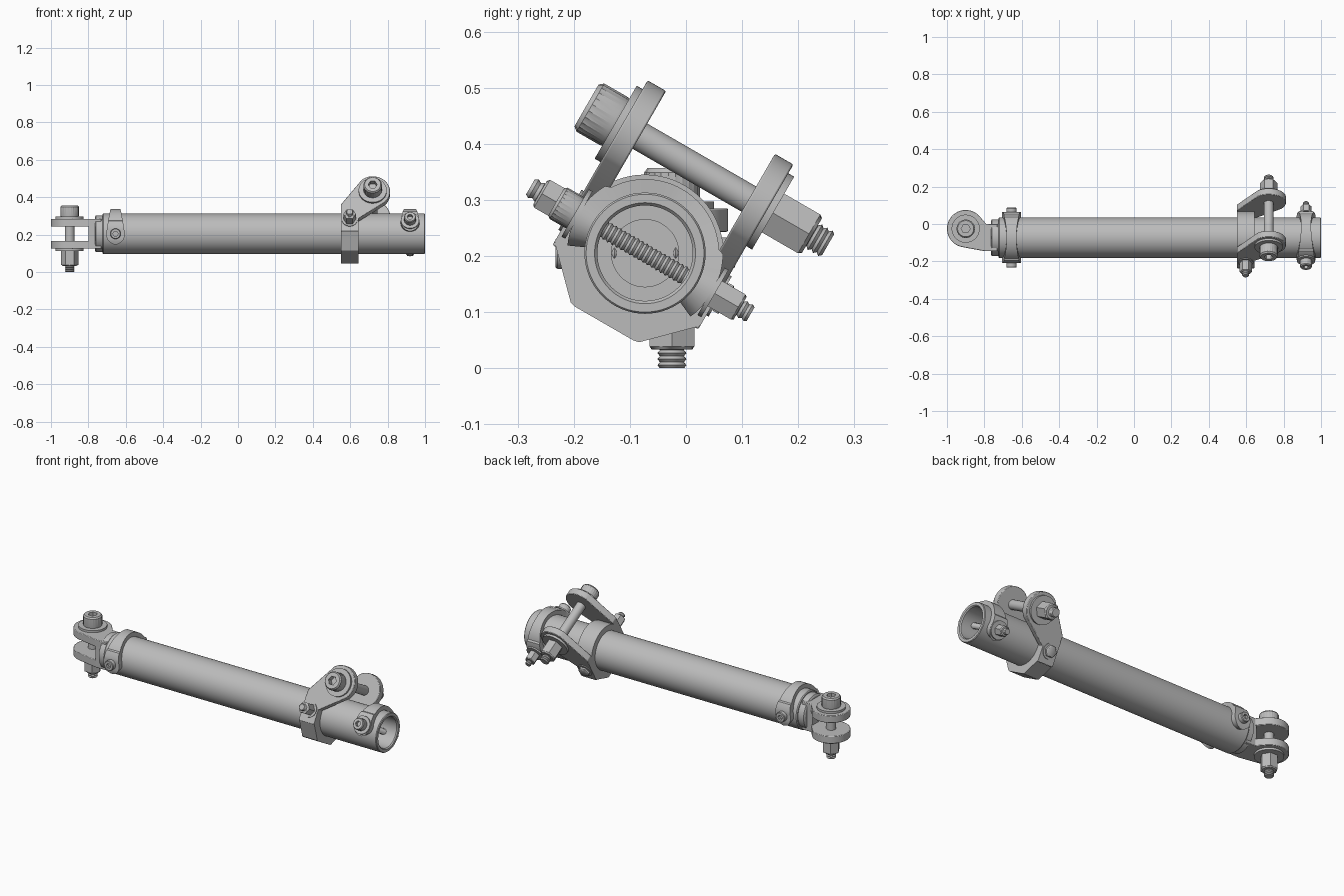
import bpy, bmesh
from math import sin, cos, pi, radians, asin, sqrt
from mathutils import Matrix, Vector

cube = bpy.data.objects.get("Cube")
if cube:
    bpy.data.objects.remove(cube)

steel = bpy.data.materials.new("steel grey")
steel.use_nodes = True
steel.diffuse_color = (0.5, 0.5, 0.5, 1)
steel.node_tree.nodes["Principled BSDF"].inputs["Base Color"].default_value = (0.5, 0.5, 0.5, 1)

# Frames: tube axis runs along x; the clamp is rolled about it
AXIS = Vector((0, -0.073, 0.205))
LEVEL = Matrix.Translation(AXIS)
ROLLED = LEVEL @ Matrix.Rotation(radians(-30), 4, 'X')
ALONG_X = Matrix.Rotation(radians(90), 4, 'Y')
HEAD_OUT = Matrix.Rotation(radians(90), 4, 'X')


def finish(name, bm, matrix, bevel=0):
    bmesh.ops.recalc_face_normals(bm, faces=bm.faces)
    mesh = bpy.data.meshes.new(name)
    bm.to_mesh(mesh)
    bm.free()
    mesh.transform(matrix)
    mesh.materials.append(steel)
    ob = bpy.data.objects.new(name, mesh)
    bpy.context.collection.objects.link(ob)
    if bevel:
        mod = ob.modifiers.new("soft edge", 'BEVEL')
        mod.width = bevel
        mod.segments = 2
        mod.limit_method = 'ANGLE'
    bpy.ops.object.select_all(action='DESELECT')
    ob.select_set(True)
    bpy.context.view_layer.objects.active = ob
    bpy.ops.object.shade_smooth_by_angle(angle=radians(32))
    return ob


def lathe(name, profile, matrix, segs=48, ring=False):
    """Spin (radius, height) pairs; a radius may be a function of the angle."""
    bm = bmesh.new()
    loops = []
    for r, h in profile:
        loop = []
        for i in range(segs):
            a = 2 * pi * i / segs
            q = r(a) if callable(r) else r
            loop.append(bm.verts.new((q * cos(a), q * sin(a), h)))
        loops.append(loop)
    pairs = list(zip(loops, loops[1:]))
    if ring:
        pairs.append((loops[-1], loops[0]))
    else:
        bm.faces.new(loops[0])
        bm.faces.new(loops[-1])
    for a, b in pairs:
        for i in range(segs):
            j = (i + 1) % segs
            bm.faces.new((a[i], a[j], b[j], b[i]))
    return finish(name, bm, matrix)


def prism(name, pts, h0, h1, matrix, bevel=0.003):
    bm = bmesh.new()
    base = bm.faces.new([bm.verts.new((x, y, h0)) for x, y in pts])
    out = bmesh.ops.extrude_face_region(bm, geom=[base])
    moved = [v for v in out["geom"] if isinstance(v, bmesh.types.BMVert)]
    bmesh.ops.translate(bm, verts=moved, vec=(0, 0, h1 - h0))
    return finish(name, bm, matrix, bevel)


def arc(cx, cy, r, a0, a1, n=28):
    return [(cx + r * cos(radians(a0 + (a1 - a0) * i / n)),
             cy + r * sin(radians(a0 + (a1 - a0) * i / n))) for i in range(n + 1)]


def hexagon(r):
    return lambda a: r * cos(pi / 6) / cos(a % (pi / 3) - pi / 6)


def knurl(r):
    return lambda a: r * (1 if round(a * 24 / pi) % 2 else 0.96)


def thread(name, r, h0, h1, matrix):
    n = max(2, int((h1 - h0) / 0.009)) * 2
    profile = [(r if i % 2 else r * 0.82, h0 + (h1 - h0) * i / n) for i in range(n + 1)]
    lathe(name, profile, matrix, 24)


def socket_head(name, s, h, matrix):
    top = h + 0.06 * s
    lathe(name, [(0.048 * s, h), (knurl(0.05 * s), h + 0.004 * s),
                 (knurl(0.05 * s), top - 0.008 * s), (0.043 * s, top),
                 (hexagon(0.024 * s), top), (hexagon(0.024 * s), top - 0.03 * s)], matrix)


def washer(name, s, h, matrix):
    lathe(name, [(0.027 * s, h), (0.075 * s, h), (0.075 * s, h + 0.012 * s),
                 (0.027 * s, h + 0.012 * s)], matrix, ring=True)


def bolt(name, s, grip, matrix, threaded=False):
    """Head on +z, nut on -z, washers clamped at +grip and -grip."""
    w = 0.012 * s
    socket_head(name + "_head", s, grip + w, matrix)
    washer(name + "_head_washer", s, grip, matrix)
    washer(name + "_nut_washer", s, -grip - w, matrix)
    low, end = -grip - w, -grip - w - 0.08 * s
    lathe(name + "_nut", [(0.036 * s, end), (hexagon(0.046 * s), end + 0.006 * s),
                          (hexagon(0.046 * s), low)], matrix)
    shaft = 0.026 * s
    if threaded:
        thread(name + "_shaft", shaft, -grip, grip, matrix)
    else:
        lathe(name + "_shaft", [(shaft, -grip), (shaft, grip + w)], matrix)
    thread(name + "_thread_end", shaft, end - 0.033 * s, end + 0.01, matrix)


def strap(name, x, frame):
    """Saddle over the tube: wide rounded ears tapering to a narrow crown."""
    bm = bmesh.new()
    rows, n = [], 64
    a0 = -asin(0.0495 / 0.12)
    for i in range(n + 1):
        a = a0 + (pi - 2 * a0) * i / n
        v = 0.12 * sin(a)
        if v < 0.02:
            w = sqrt(max(0.05 ** 2 - v * v, 0.00002))
        else:
            w = 0.026 + 0.02 * (1 - (v - 0.02) / 0.1) ** 0.8 if v < 0.12 else 0.026
        outer = min(0.136 / max(abs(cos(a)), 0.01), 0.139) if v < 0.06 else 0.132
        rows.append([bm.verts.new((x + sx * w, r * cos(a), r * sin(a)))
                     for r, sx in ((0.104, -1), (outer, -1), (outer, 1), (0.104, 1))])
    for a, b in zip(rows, rows[1:]):
        for k in range(4):
            m = (k + 1) % 4
            bm.faces.new((a[k], a[m], b[m], b[k]))
    bm.faces.new(rows[0])
    bm.faces.new(rows[-1])
    finish(name, bm, frame)


# Main tube
lathe("main_tube", [(0.085, -0.725), (0.104, -0.725), (0.108, -0.72), (0.108, 0.996),
                    (0.105, 1.0), (0.09, 1.0), (0.085, 0.994)],
      LEVEL @ ALONG_X, 64, ring=True)

# Clevis: plug, base block, two prongs and its bolt
lathe("clevis_plug", [(0.09, -0.765), (0.098, -0.76), (0.098, -0.725), (0.086, -0.725),
                      (0.086, -0.60), (0.06, -0.60), (0.06, -0.64)], LEVEL @ ALONG_X)
UP = Matrix.Translation((0, 0, AXIS.z))
prism("clevis_base", [(-0.8, -0.145), (-0.73, -0.145), (-0.73, 0), (-0.8, 0)],
      -0.08, 0.075, UP)
prong = arc(-0.9, -0.025, 0.1, 35, 258) + [(-0.8, -0.145), (-0.73, -0.145), (-0.73, 0), (-0.79, 0)]
for name, low, high in (("upper_prong", 0.038, 0.08), ("lower_prong", -0.08, -0.038)):
    prism(name, prong, low, high, UP)
bolt("clevis_bolt", 1, 0.08, Matrix.Translation((-0.9, -0.025, AXIS.z)))

# Strap at the clevis end, held by two short screws
strap("clevis_strap", -0.655, LEVEL)
for side, turn in (("front", 90), ("back", -90)):
    m = LEVEL @ Matrix.Translation((-0.655, 0, 0)) @ Matrix.Rotation(radians(turn), 4, 'X')
    lathe(side + "_strap_screw_head",
          [(0.028, 0.12), (0.028, 0.156), (0.025, 0.16), (hexagon(0.014), 0.16),
           (hexagon(0.014), 0.145)], m)
    thread(side + "_strap_screw_thread", 0.018, 0.05, 0.125, m)

# Strap at the open end, held by a bolt through the tube
strap("open_end_strap", 0.92, ROLLED)
bolt("open_end_bolt", 0.65, 0.136, ROLLED @ Matrix.Translation((0.92, 0, 0)) @ HEAD_OUT, True)


# Clamp collar with chamfered lower corners
def collar(a):
    up, across = -cos(a), abs(sin(a))
    if up > 0.45:
        return 0.14
    return min(0.15 / max(across, 0.01), 0.145 / max(abs(up), 0.01), 0.213 / (across + abs(up)))


lathe("clamp_collar", [(0.106, 0.55), (collar, 0.55), (collar, 0.645), (0.106, 0.645)],
      ROLLED @ ALONG_X, 96, ring=True)

# Clamp lugs, mirrored either side, with the cross bolt
LUG = ROLLED @ HEAD_OUT
lug = ([(0.55, -0.07), (0.645, -0.07), (0.645, 0.01)]
       + arc(0.72, 0.176, 0.093, -45, 128) + [(0.55, 0.095)])
for name, low, high in (("front_lug", 0.112, 0.15), ("back_lug", -0.15, -0.112)):
    prism(name, lug, low, high, LUG)
bolt("lug_bolt", 1, 0.15, ROLLED @ Matrix.Translation((0.72, 0, 0.176)) @ HEAD_OUT)

# Clamp screws: long flanged hex head in front, low one behind
for side, turn, tall in (("front", 90, 0.06), ("back", -90, 0.014)):
    m = ROLLED @ Matrix.Translation((0.597, 0, 0)) @ Matrix.Rotation(radians(turn), 4, 'X')
    washer(side + "_clamp_washer", 0.55, 0.148, m)
    lathe(side + "_clamp_screw", [(0.02, 0.106), (0.02, 0.156), (hexagon(0.033), 0.156),
                                  (hexagon(0.033), 0.152 + tall), (0.024, 0.156 + tall)], m)
    if side == "front":
        thread("front_clamp_screw_tip", 0.019, 0.21, 0.236, m)
